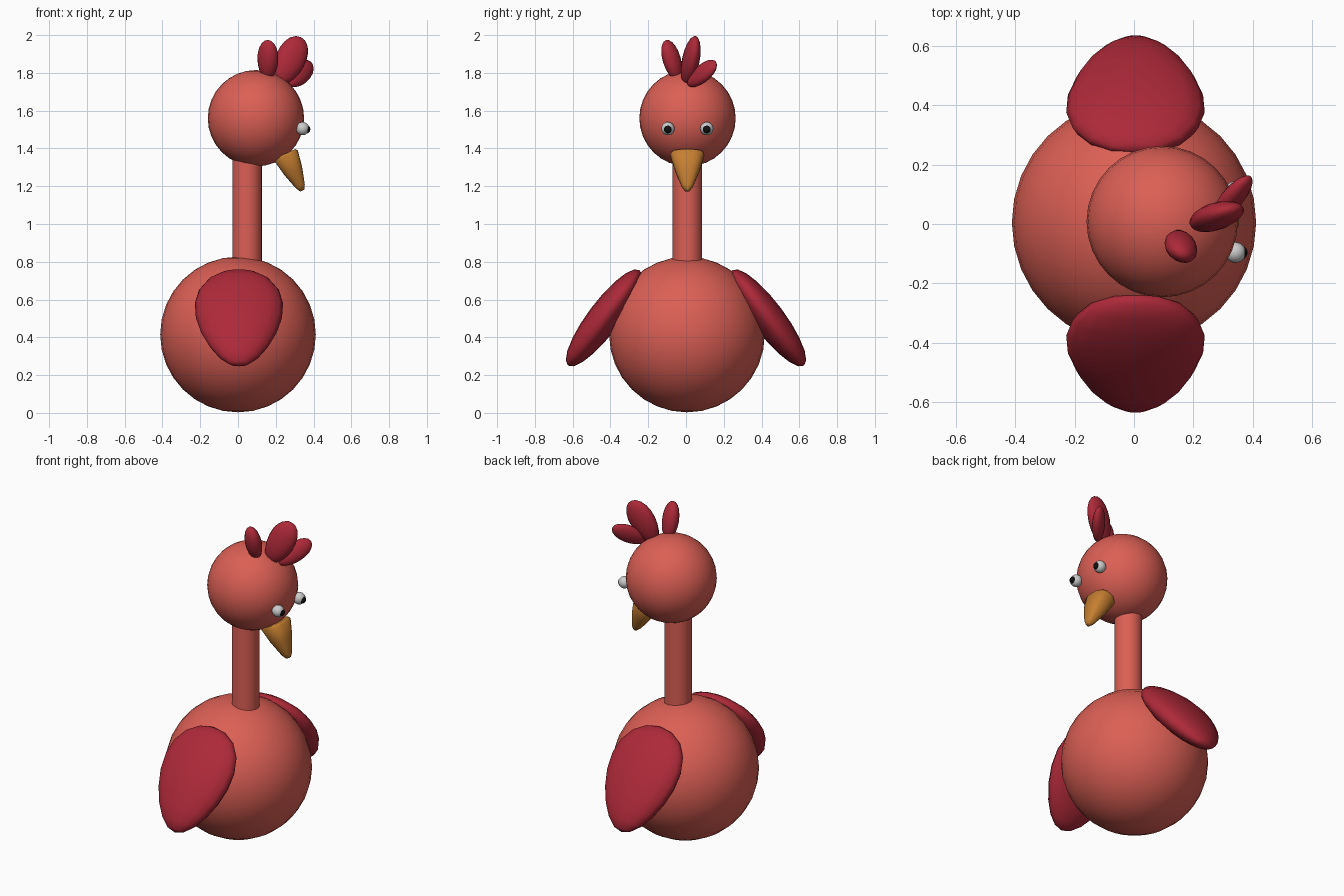
import bpy, bmesh
from math import radians
from mathutils import Matrix, Vector

if "Cube" in bpy.data.objects:
    bpy.data.objects.remove(bpy.data.objects["Cube"])


def material(name, rgb):
    m = bpy.data.materials.new(name)
    m.diffuse_color = (*rgb, 1)
    m.use_nodes = True
    m.node_tree.nodes["Principled BSDF"].inputs["Base Color"].default_value = m.diffuse_color
    return m


SKIN = material("coral", (0.71, 0.115, 0.09))
FEATHER = material("crimson", (0.42, 0.022, 0.04))
HORN = material("ochre", (0.56, 0.21, 0.03))
WHITE = material("white", (0.8, 0.8, 0.8))
BLACK = material("black", (0.005, 0.005, 0.005))


def finish(name, bm, mat, angle=180):
    me = bpy.data.meshes.new(name)
    bm.to_mesh(me)
    bm.free()
    ob = bpy.data.objects.new(name, me)
    bpy.context.collection.objects.link(ob)
    me.materials.append(mat)
    bpy.ops.object.select_all(action='DESELECT')
    ob.select_set(True)
    bpy.context.view_layer.objects.active = ob
    bpy.ops.object.shade_smooth_by_angle(angle=radians(angle))
    return ob


def ball(name, center, r, mat, seg=32, rings=16):
    bm = bmesh.new()
    bmesh.ops.create_uvsphere(bm, u_segments=seg, v_segments=rings, radius=r,
                              matrix=Matrix.Translation(center))
    return finish(name, bm, mat)


def frame(center, axis, wide):
    """Local z along axis, local x as close to wide as possible."""
    z = Vector(axis).normalized()
    y = z.cross(Vector(wide)).normalized()
    x = y.cross(z)
    return Matrix.Translation(center) @ Matrix((x, y, z)).transposed().to_4x4()


def plume(name, center, axis, wide, size, taper):
    """Flattened egg: size = half width, half thickness, half length."""
    bm = bmesh.new()
    bmesh.ops.create_uvsphere(bm, u_segments=16, v_segments=10, radius=1)
    for v in bm.verts:
        k = 1 + taper * v.co.z
        v.co = Vector((v.co.x * size[0] * k, v.co.y * size[1], v.co.z * size[2]))
    bm.transform(frame(center, axis, wide))
    return finish(name, bm, FEATHER)


# body and head
ball("body", (0, 0.005, 0.415), 0.412, SKIN)
ball("head", (0.095, 0.008, 1.56), 0.255, SKIN)

# neck
bm = bmesh.new()
bmesh.ops.create_cone(bm, cap_ends=True, segments=32, radius1=0.078, radius2=0.078,
                      depth=0.64, matrix=Matrix.Translation((0.048, 0.007, 1.09)))
finish("neck", bm, SKIN, 40)

# wings, egg shaped with the narrow end hanging outwards
for side, label in ((-1, "right"), (1, "left")):
    plume(label + "_wing", (0.005, side * 0.435, 0.503), (0, -side * 0.6, 0.8),
          (1, 0, 0), (0.228, 0.085, 0.316), 0.25)

# comb of three plumes
plume("comb_back", (0.158, -0.075, 1.868), (0.02, -0.28, 0.96), (0.85, -0.5, 0),
      (0.058, 0.045, 0.11), 0.1)
plume("comb_middle", (0.275, 0.025, 1.865), (0.42, 0.2, 0.88), (1, 0.2, 0),
      (0.08, 0.045, 0.14), 0.12)
plume("comb_front", (0.33, 0.085, 1.795), (0.5, 0.65, 0.5), (0.5, 0, -1),
      (0.055, 0.034, 0.11), 0.1)

# beak: tapered rounded block pointing down and forward
bm = bmesh.new()
sections = [(0, 0.058, 0.086), (0.012, 0.068, 0.09), (0.10, 0.052, 0.064),
            (0.19, 0.026, 0.03), (0.215, 0.012, 0.014)]
rings = []
for d, a, b in sections:
    ring = []
    for i in range(16):
        p = Matrix.Rotation(radians(22.5 * i), 3, 'Z') @ Vector((1, 0, 0))
        p /= (abs(p.x) ** 3 + abs(p.y) ** 3) ** (1 / 3)
        ring.append(bm.verts.new((p.x * a, p.y * b, d)))
    rings.append(ring)
for lo, hi in zip(rings, rings[1:]):
    for i in range(16):
        j = (i + 1) % 16
        bm.faces.new((lo[i], lo[j], hi[j], hi[i]))
bm.faces.new(rings[0][::-1])
bm.faces.new(rings[-1])
bm.transform(frame((0.25, 0.007, 1.372), (0.42, 0, -0.906), (1, 0, 0)))
bmesh.ops.recalc_face_normals(bm, faces=bm.faces)
finish("beak", bm, HORN, 60)

# eyes
for side, label in ((-1, "right"), (1, "left")):
    y = 0.007 + side * 0.103
    ball(label + "_eye", (0.342, y, 1.505), 0.035, WHITE, 24, 12)
    ball(label + "_pupil", (0.360, y, 1.502), 0.023, BLACK, 24, 12)
